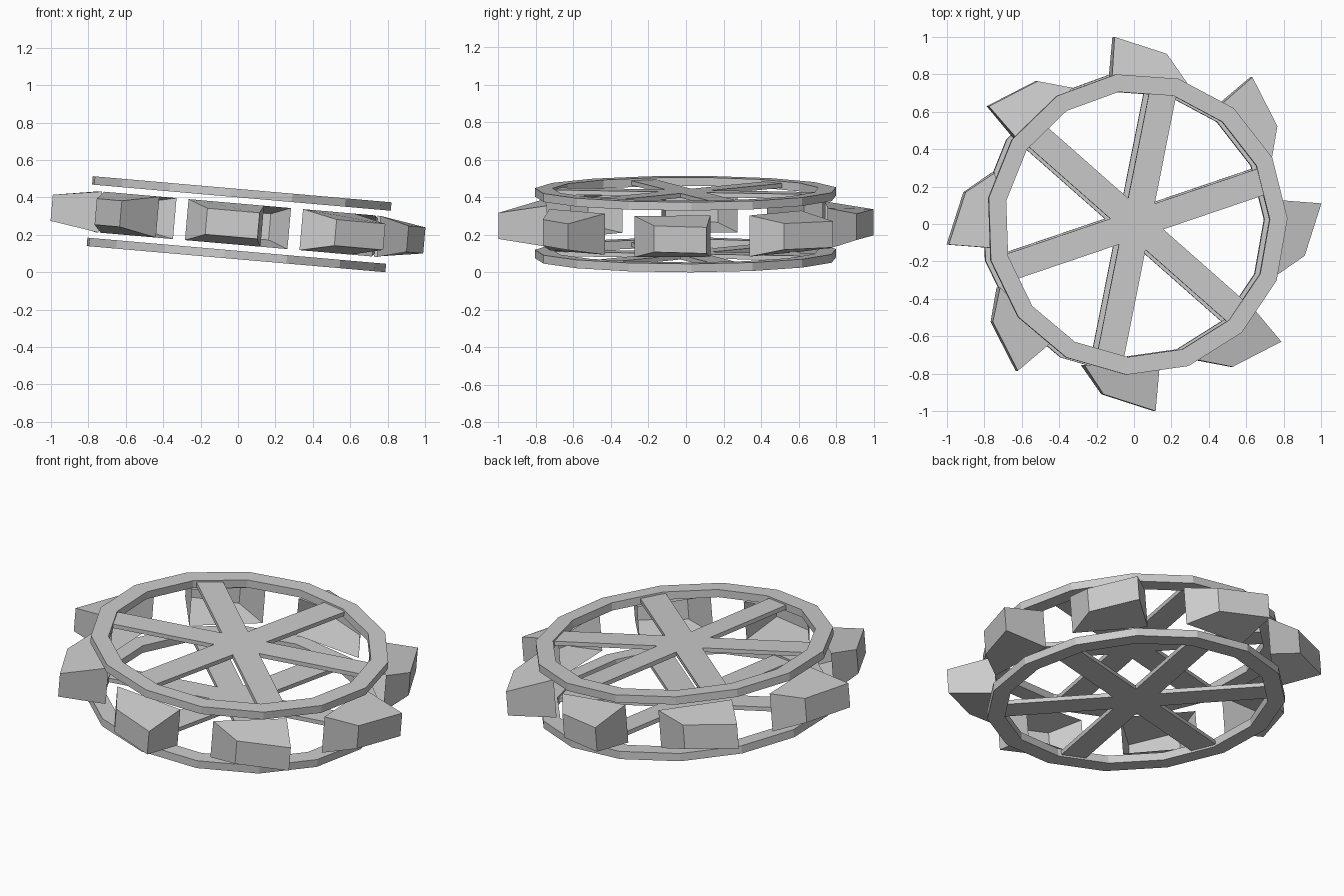
import bpy, bmesh
from math import radians, cos, sin
from mathutils import Matrix

if "Cube" in bpy.data.objects:
    bpy.data.objects.remove(bpy.data.objects["Cube"])

# whole wheel leans 5 degrees about y
TILT = Matrix.Translation((0, 0, 0.257)) @ Matrix.Rotation(radians(5), 4, 'Y')


def make(name, verts, faces, local=Matrix.Identity(4), recalc=True):
    me = bpy.data.meshes.new(name)
    me.from_pydata(verts, [], faces)
    if recalc:
        bm = bmesh.new()
        bm.from_mesh(me)
        bmesh.ops.recalc_face_normals(bm, faces=bm.faces)
        bm.to_mesh(me)
        bm.free()
    me.transform(TILT @ local)
    ob = bpy.data.objects.new(name, me)
    bpy.context.collection.objects.link(ob)
    return ob


def ring(name, z, n=15, r_out=0.808, r_in=0.713, h=0.0225):
    verts, faces = [], []
    for i in range(n):
        a = radians(2 + 360 / n * i)
        for r, dz in ((r_out, -h), (r_out, h), (r_in, h), (r_in, -h)):
            verts.append((r * cos(a), r * sin(a), z + dz))
    for i in range(n):
        j = (i + 1) % n
        for k in range(4):
            l = (k + 1) % 4
            faces.append((4 * i + k, 4 * j + k, 4 * j + l, 4 * i + l))
    make(name, verts, faces)


def spoke_bar(name, z, angle, length=0.715, w=0.0725, h=0.012):
    verts = [(x, y, z + dz) for dz in (-h, h)
             for x, y in ((-length, -w), (length, -w), (length, w), (-length, w))]
    faces = [(3, 2, 1, 0), (4, 5, 6, 7), (0, 1, 5, 4), (1, 2, 6, 5),
             (2, 3, 7, 6), (3, 0, 4, 7)]
    make(name, verts, faces, Matrix.Rotation(radians(angle), 4, 'Z'))


# upper and lower rims, each with three crossing bars
for side, z in (("upper", 0.165), ("lower", -0.165)):
    ring(side + "_rim", z)
    for i in range(3):
        spoke_bar(f"{side}_spoke_bar_{i + 1}", z, 18.7 + 60 * i)

# eight tapered buckets, open towards the axle
plan = [(-0.13, 0.74, 0.11), (-0.11, 1.0, 0.07),
        (0.17, 0.91, 0.07), (0.275, 0.755, 0.11)]
bucket_verts = [(x, y, s * h) for s in (-1, 1) for x, y, h in plan]
bucket_faces = [(0, 1, 2, 3), (7, 6, 5, 4), (1, 0, 4, 5), (2, 1, 5, 6), (3, 2, 6, 7)]
for i in range(8):
    make(f"bucket_{i + 1}", bucket_verts, bucket_faces,
         Matrix.Rotation(radians(45 * i), 4, 'Z'))
